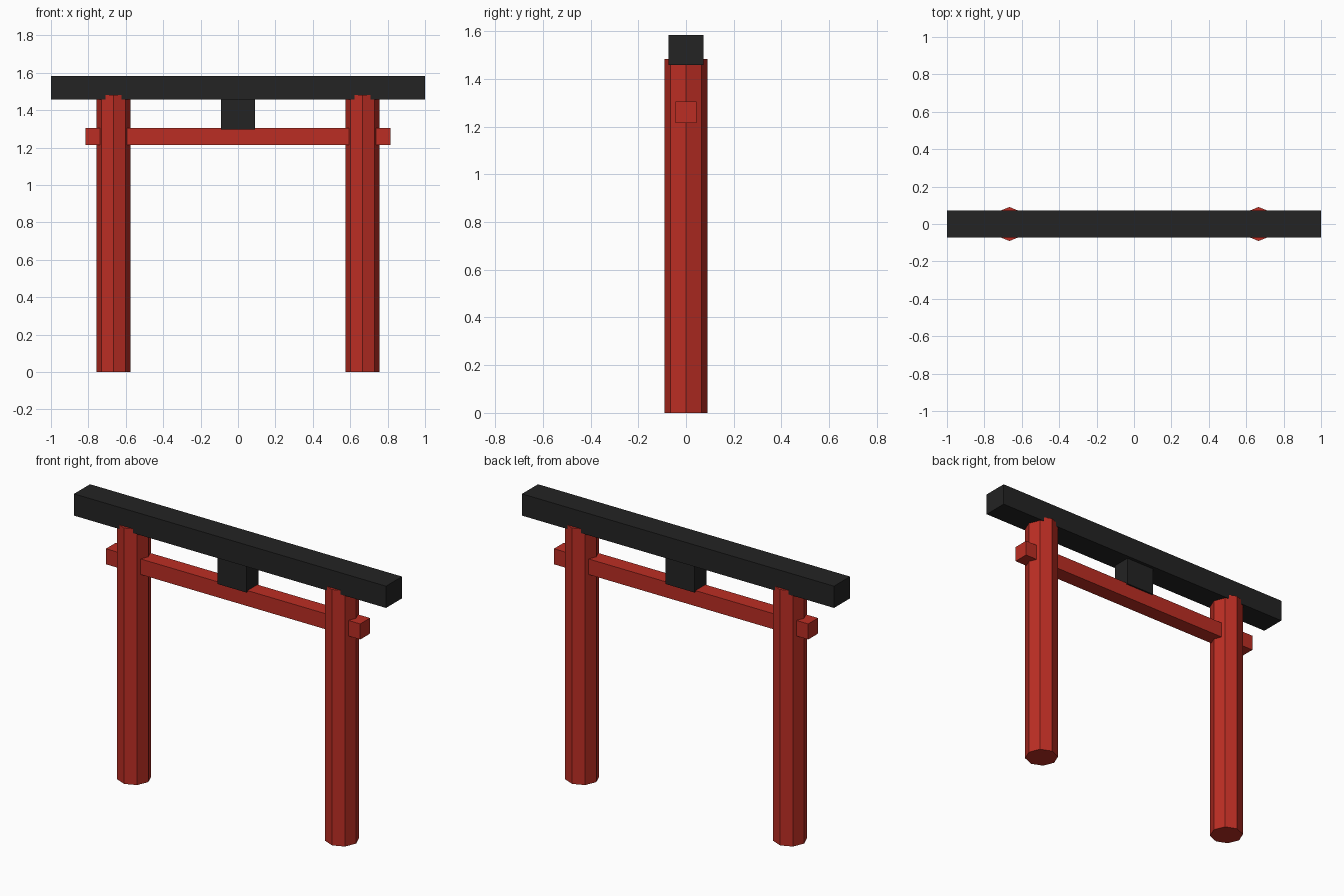
import bpy
import math

cube = bpy.data.objects.get("Cube")
if cube:
    bpy.data.objects.remove(cube, do_unlink=True)


def make_material(name, colour):
    mat = bpy.data.materials.new(name)
    mat.use_nodes = True
    mat.diffuse_color = colour
    mat.node_tree.nodes["Principled BSDF"].inputs["Base Color"].default_value = colour
    return mat


def finish(name, mat):
    obj = bpy.context.object
    obj.name = obj.data.name = name
    obj.data.materials.append(mat)
    return obj


def box(name, half_x, half_y, bottom, top, mat):
    """Box centred on the z axis, spanning bottom to top."""
    bpy.ops.mesh.primitive_cube_add(size=2, location=(0, 0, (bottom + top) / 2))
    obj = finish(name, mat)
    obj.scale = (half_x, half_y, (top - bottom) / 2)
    bpy.ops.object.transform_apply(location=False, rotation=False, scale=True)


def post(name, x, mat):
    """Octagonal post with a corner edge facing the front."""
    bpy.ops.mesh.primitive_cylinder_add(
        vertices=8, radius=POST_RADIUS, depth=POST_HEIGHT,
        location=(x, 0, POST_HEIGHT / 2))
    finish(name, mat)


POST_RADIUS = 0.091
POST_HEIGHT = 1.482
POST_X = 0.666

red = make_material("red paint", (0.50, 0.027, 0.017, 1))
black = make_material("black paint", (0.017, 0.017, 0.017, 1))

# Posts
for side, sign in (("left", 1), ("right", -1)):
    post(side + "_post", sign * POST_X, red)

# Beams and the central strut between them
box("tie_beam", 0.815, 0.045, 1.215, 1.305, red)
box("top_beam", 1.0, 0.073, 1.458, 1.584, black)
box("centre_strut", 0.092, 0.054, 1.297, 1.47, black)
